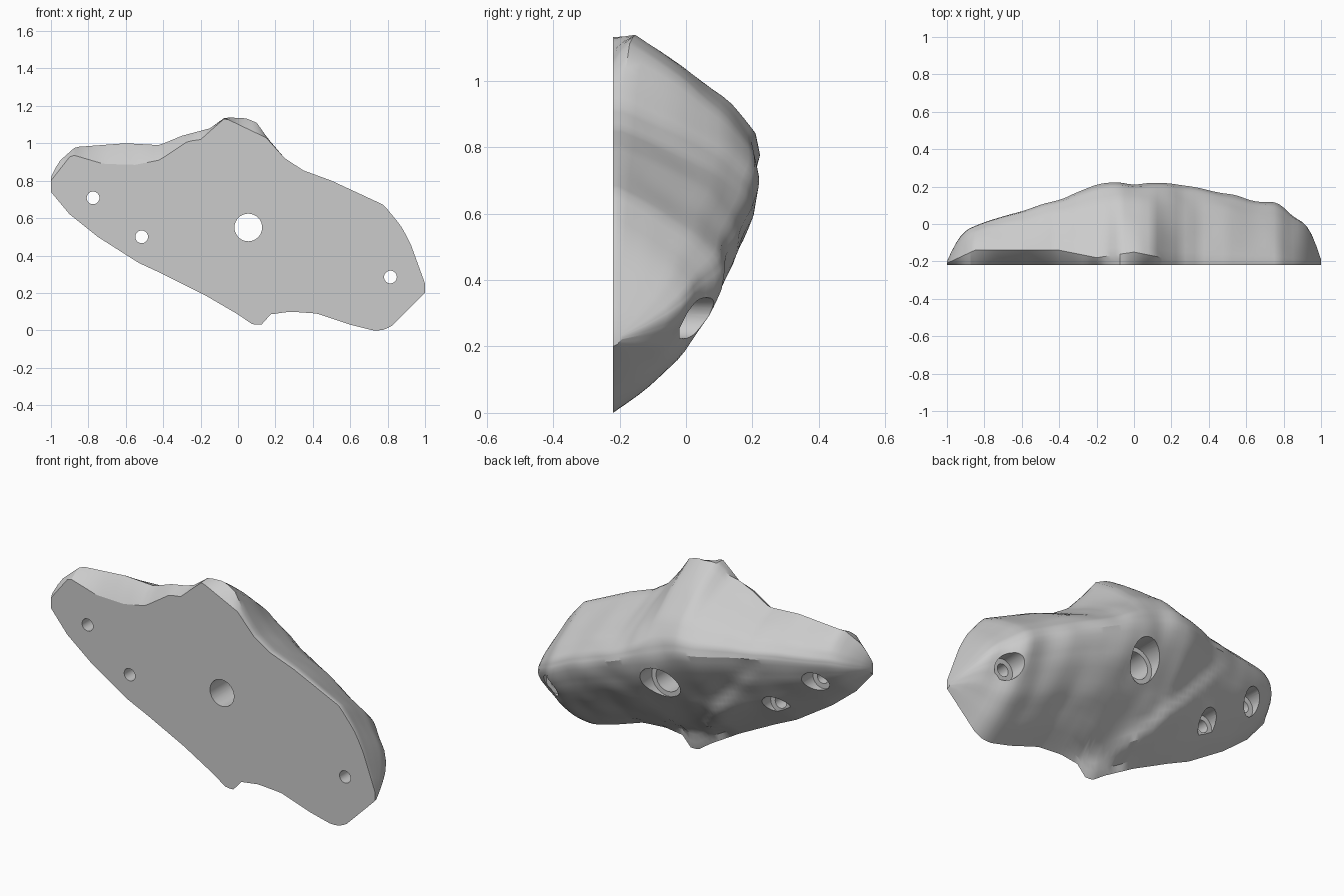
import bpy, bmesh, math
from mathutils import Vector, noise

if "Cube" in bpy.data.objects:
    bpy.data.objects.remove(bpy.data.objects["Cube"])

BACK = -0.22


def lerp(table, x):
    """Piecewise linear lookup in a list of (x, value) pairs."""
    if x <= table[0][0]:
        return table[0][1]
    for (a, va), (b, vb) in zip(table, table[1:]):
        if x <= b:
            return va + (vb - va) * (x - a) / (b - a)
    return table[-1][1]


def soft(table, x, r=.03):
    """Lookup with rounded corners."""
    r = min(r, 1 - abs(x))
    return sum(lerp(table, x + r * k) for k in (-1, -.5, 0, .5, 1)) / 5


# outline of the flat back, lower and upper edge (x, z)
BOTTOM = [(-1, .74), (-.9, .62), (-.75, .5), (-.53, .36), (-.4, .3), (-.18, .19), (0, .085), (.08, .03),
          (.13, .03), (.17, .085), (.28, .1), (.42, .09), (.6, .03), (.72, 0), (.77, 0), (.82, .02), (.9, .1), (1, .2)]
TOP = [(-1, .8), (-.89, .94), (-.72, .89), (-.55, .885), (-.42, .91), (-.27, 1.01), (-.2, 1.02),
       (-.07, 1.135), (.15, 1.03), (.25, .92), (.35, .855), (.5, .8), (.78, .67), (.87, .56), (.92, .47), (1, .25)]
# lower edge without the small bottom fin
BASE = [p for p in BOTTOM if not -.01 < p[0] < .2]
# overhanging lip along the top
LIP_Z = [(-1, .82), (-.96, .9), (-.87, .98), (-.6, 1.0), (-.42, .99), (-.3, 1.04), (-.15, 1.08), (-.07, 1.138),
         (.04, 1.135), (.1, 1.11), (.16, 1.025), (.25, .92)]
LIP_Y = [(-1, -.21), (-.85, -.14), (-.4, -.14), (-.2, -.18), (0, -.15), (.2, -.19), (1, -.21)]
# main ridge: depth and height
RIDGE_Y = [(-1, -.2), (-.96, -.11), (-.9, -.03), (-.8, .01), (-.6, .07), (-.4, .13), (-.2, .21), (-.07, .222),
           (0, .21), (.2, .22), (.4, .18), (.55, .16), (.65, .12), (.78, .11), (.84, .04), (.92, 0), (.96, -.07), (1, -.19)]
RIDGE_Z = [(-1, .78), (-.9, .83), (-.5, .81), (-.1, .78), (.2, .67), (.6, .5), (.78, .41), (.92, .33), (1, .23)]
# section profiles: fraction of height against fraction of depth
LOWER = [(0, 0), (.15, .28), (.4, .62), (.7, .87), (.88, .97), (1, 1)]
UPPER = [(0, 1), (.2, .96), (.47, .75), (.74, .4), (.9, .16), (1, 0)]


def section(x):
    """Closed cross-section of the hold at x."""
    zb, zt, yl = lerp(BOTTOM, x), lerp(TOP, x), lerp(LIP_Y, x)
    zr, yr, base = soft(RIDGE_Z, x), soft(RIDGE_Y, x), lerp(BASE, x)
    zl = lerp(LIP_Z, x) if x < .25 else zt
    yl = min(yl, yr)
    pts = [Vector((x, BACK, zb))]
    n = 16
    for i in range(1, n + 1):
        z = zb + (zr - zb) * i / n
        f = max(0, (z - base) / (zr - base))
        y = BACK + (yr - BACK) * lerp(LOWER, f)
        # crease climbing from the bottom fin, with a scoop beside it
        d = x - (.1 - .85 * (z - .03))
        y += .05 * math.exp(-(d / .07) ** 2) * max(0, 1 - z / .5) * min(1, i / 3)
        if d > 0:
            y -= .04 * min(1, d / .08) * max(0, 1 - d / .45) * 4 * f * (1 - f)
        pts.append(Vector((x, max(y, BACK + .004 * min(i, 4)), z)))
    for i in range(1, n + 1):
        f = i / n
        pts.append(Vector((x, yl + (yr - yl) * lerp(UPPER, f), zr + (zl - zr) * f)))
    # gentle rock texture away from the rim
    for p in pts[2:-2]:
        p.y += .012 * noise.noise(p * 6) * max(0, min(1, (p.y - BACK) / .15))
    pts.append(Vector((x, (yl + BACK) / 2, zl * .6 + zt * .4)))
    pts.append(Vector((x, BACK, zt)))
    return pts


# rock body lofted along x
bm = bmesh.new()
COLS = 80
rings = []
for i in range(COLS + 1):
    rings.append([bm.verts.new(p) for p in section(-1 + 2 * i / COLS)])
for a, b in zip(rings, rings[1:]):
    for j in range(len(a)):
        k = (j + 1) % len(a)
        bm.faces.new((a[j], a[k], b[k], b[j]))
bm.faces.new(rings[0])
bm.faces.new(rings[-1])
bmesh.ops.recalc_face_normals(bm, faces=bm.faces)
mesh = bpy.data.meshes.new("rock_body")
bm.to_mesh(mesh)
bm.free()
body = bpy.data.objects.new("rock_body", mesh)
bpy.context.collection.objects.link(body)


def drill(x, z, r, y0):
    """Cut a round hole of radius r from depth y0 out through the face."""
    length = .6 - y0
    bpy.ops.mesh.primitive_cylinder_add(vertices=32, radius=r, depth=length,
                                        location=(x, y0 + length / 2, z), rotation=(math.pi / 2, 0, 0))
    cutter = bpy.context.object
    cutter.name = "hole_cutter"
    cutter.hide_render = True
    m = body.modifiers.new("hole", 'BOOLEAN')
    m.operation, m.solver, m.object = 'DIFFERENCE', 'EXACT', cutter
    bpy.context.view_layer.objects.active = body
    bpy.ops.object.modifier_apply(modifier=m.name)
    bpy.data.objects.remove(cutter)


# bolt hole and three screw holes: x, z, shaft radius, recess radius, recess floor
for x, z, r, rr, floor in [(.055, .55, .074, .1, .08), (-.775, .708, .034, .062, -.1),
                           (-.515, .5, .034, .062, -.1), (.815, .285, .034, .062, -.02)]:
    drill(x, z, rr, floor)
    drill(x, z, r, -.5)

bpy.ops.object.select_all(action='DESELECT')
body.select_set(True)
bpy.context.view_layer.objects.active = body
bpy.ops.object.shade_smooth_by_angle(angle=math.radians(30))
